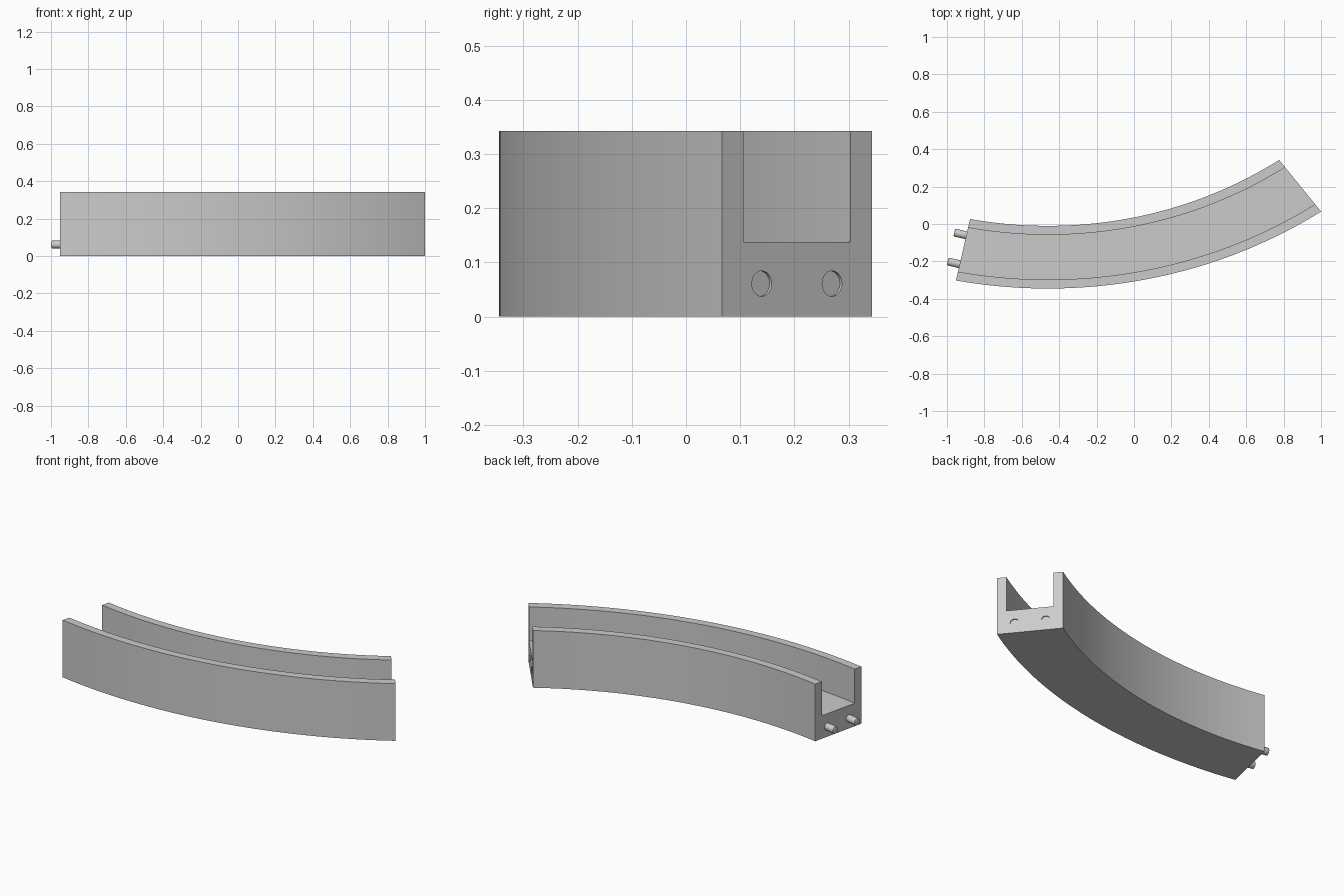
import bpy, bmesh, math
from mathutils import Vector

cube = bpy.data.objects.get("Cube")
if cube:
    bpy.data.objects.remove(cube, do_unlink=True)

grey = bpy.data.materials.new("plain grey")
grey.use_nodes = True
colour = (0.6, 0.6, 0.6, 1)
grey.diffuse_color = colour
grey.node_tree.nodes["Principled BSDF"].inputs["Base Color"].default_value = colour

# Sweep of the curved channel: angle along the bend, share of the width
START, END, STEPS = math.radians(-11), math.radians(34.5), 36
HEIGHT, FLOOR, WALL = 0.343, 0.138, 1 / 7


def point(angle, share, z):
    """Share 0 is the outer side of the bend, 1 the inner side."""
    rx, ry = 2.578 - 0.396 * share, 2.34 - 0.335 * share
    return Vector((-0.46 + rx * math.sin(angle), 1.995 - ry * math.cos(angle), z))


def end_normal(angle, sign):
    across = point(angle, 1, 0) - point(angle, 0, 0)
    return Vector((across.y, -across.x, 0)).normalized() * sign


def add_object(name, bm):
    mesh = bpy.data.meshes.new(name)
    bmesh.ops.recalc_face_normals(bm, faces=bm.faces)
    bm.to_mesh(mesh)
    bm.free()
    obj = bpy.data.objects.new(name, mesh)
    bpy.context.collection.objects.link(obj)
    mesh.materials.append(grey)
    return obj


def activate(obj):
    bpy.ops.object.select_all(action='DESELECT')
    obj.select_set(True)
    bpy.context.view_layer.objects.active = obj


def rod(name, centre, axis, radius, length, bevel=0):
    bm = bmesh.new()
    bmesh.ops.create_cone(bm, cap_ends=True, segments=32, radius1=radius,
                          radius2=radius, depth=length)
    if bevel:
        rim = [e for e in bm.edges if all(v.co.z > 0 for v in e.verts)]
        bmesh.ops.bevel(bm, geom=rim, offset=bevel, segments=2, affect='EDGES', profile=0.5)
    obj = add_object(name, bm)
    obj.rotation_mode = 'QUATERNION'
    obj.rotation_quaternion = axis.to_track_quat('Z', 'Y')
    obj.location = centre
    return obj


# Curved channel with two side walls and a thick floor
section = [(0, 0), (1, 0), (1, HEIGHT), (1 - WALL, HEIGHT), (1 - WALL, FLOOR),
           (WALL, FLOOR), (WALL, HEIGHT), (0, HEIGHT)]
bm = bmesh.new()
rings = []
for i in range(STEPS + 1):
    angle = START + (END - START) * i / STEPS
    rings.append([bm.verts.new(point(angle, s, z)) for s, z in section])
for a, b in zip(rings, rings[1:]):
    for k in range(len(section)):
        n = (k + 1) % len(section)
        bm.faces.new((a[k], a[n], b[n], b[k]))
bm.faces.new(rings[0])
bm.faces.new(rings[-1])
channel = add_object("curved_channel", bm)

# Connecting pegs at one end, shallow sockets at the other
PEG_Z, PEG_LENGTH, SOCKET_DEPTH, SUNK = 0.061, 0.066, 0.006, 0.02
out_start, out_end = end_normal(START, -1), end_normal(END, 1)
if out_start.x > 0:
    out_start.negate()
if out_end.x < 0:
    out_end.negate()
smooth = [channel]
for label, share in (("front", 0.265), ("back", 0.735)):
    base = point(START, share, PEG_Z)
    smooth.append(rod(label + "_peg", base + out_start * (PEG_LENGTH - SUNK) / 2,
                      out_start, 0.021, PEG_LENGTH + SUNK, 0.004))
    cutter = rod(label + "_socket_cutter", point(END, share, PEG_Z), out_end,
                 0.0235, SOCKET_DEPTH * 2)
    cutter.hide_render = True
    activate(channel)
    mod = channel.modifiers.new(label + "_socket", 'BOOLEAN')
    mod.operation = 'DIFFERENCE'
    mod.solver = 'EXACT'
    mod.object = cutter
    bpy.context.view_layer.update()
    bpy.ops.object.modifier_apply(modifier=mod.name)
    bpy.data.objects.remove(cutter, do_unlink=True)

for obj in smooth:
    activate(obj)
    bpy.ops.object.shade_smooth_by_angle(angle=math.radians(30))
